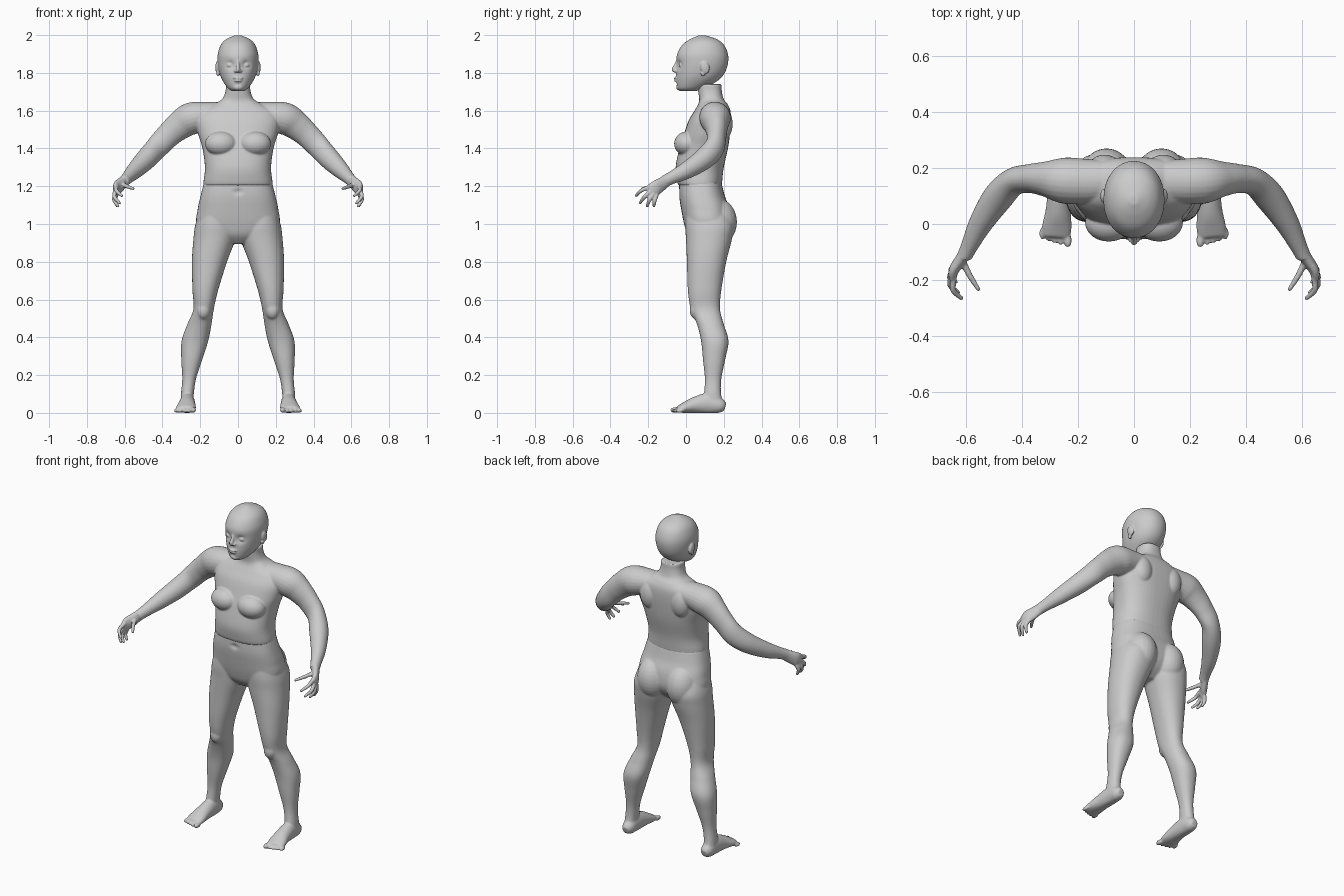
import bpy, bmesh, math
from mathutils import Vector, Matrix


def spline(rows, sub=6):
    """Catmull-Rom interpolation of section rows."""
    out = []
    for i in range(len(rows) - 1):
        p0, p1 = rows[max(i - 1, 0)], rows[i]
        p2, p3 = rows[i + 1], rows[min(i + 2, len(rows) - 1)]
        for k in range(sub):
            t = k / sub
            out.append([0.5 * (2 * b + (c - a) * t + (2 * a - 5 * b + 4 * c - d) * t * t
                               + (3 * b - a - 3 * c + d) * t ** 3)
                        for a, b, c, d in zip(p0, p1, p2, p3)])
    return out + [list(rows[-1])]


def skin(bm, rings):
    """Bridge rings of points into a closed skin."""
    loops = [[bm.verts.new(p) for p in r] for r in rings]
    n = len(loops[0])
    for a, b in zip(loops, loops[1:]):
        for i in range(n):
            bm.faces.new((a[i], a[(i + 1) % n], b[(i + 1) % n], b[i]))
    bm.faces.new(loops[0])
    bm.faces.new(loops[-1])


def stack(bm, rows, power=2.2, n=48):
    """Horizontal sections: z, x min, x max, y front, y back."""
    def sp(v):
        return math.copysign(abs(v) ** (2 / power), v)
    rings = []
    for z, x0, x1, y0, y1 in spline(rows):
        rings.append([((x0 + x1) / 2 + (x1 - x0) / 2 * sp(math.cos(2 * math.pi * i / n)),
                       (y0 + y1) / 2 + (y1 - y0) / 2 * sp(math.sin(2 * math.pi * i / n)), z)
                      for i in range(n)])
    skin(bm, rings)


def tube(bm, rows, n=24):
    """Limb along a path: x, y, z, sideways radius, upright radius."""
    pts = spline(rows)
    rings = []
    for k, p in enumerate(pts):
        t = Vector(pts[min(k + 1, len(pts) - 1)][:3]) - Vector(pts[max(k - 1, 0)][:3])
        t.normalize()
        u = t.cross(Vector((0, 0, 1))).normalized()
        v = u.cross(t)
        rings.append([Vector(p[:3]) + u * p[3] * math.cos(2 * math.pi * i / n)
                      + v * p[4] * math.sin(2 * math.pi * i / n) for i in range(n)])
    skin(bm, rings)


def blob(bm, centre, radii, tilt=0):
    m = Matrix.Translation(centre) @ Matrix.Rotation(tilt, 4, 'X') @ Matrix.Diagonal((*radii, 1))
    bmesh.ops.create_uvsphere(bm, u_segments=24, v_segments=16, radius=1, matrix=m)


def dent(bm, centre, radius, depth):
    """Push front surface backwards around a point."""
    for v in bm.verts:
        if v.co.y < 0.05:
            d = math.hypot(v.co.x - centre[0], v.co.z - centre[1])
            v.co.y += depth * math.exp(-(d / radius) ** 2)


def sym(rows):
    return [(z, -w, w, a, b) for z, w, a, b in rows]


def finish(bm, name, voxel, smooth):
    """Mirror, fuse the pieces and relax the surface."""
    bmesh.ops.recalc_face_normals(bm, faces=bm.faces)
    me = bpy.data.meshes.new(name)
    bm.to_mesh(me)
    bm.free()
    ob = bpy.data.objects.new(name, me)
    bpy.context.collection.objects.link(ob)
    mir = ob.modifiers.new("mirror", 'MIRROR')
    mir.use_mirror_merge = False
    rem = ob.modifiers.new("fuse", 'REMESH')
    rem.mode = 'VOXEL'
    rem.voxel_size = voxel
    rem.use_smooth_shade = True
    sm = ob.modifiers.new("relax", 'SMOOTH')
    sm.factor = 0.5
    sm.iterations = smooth


# head: skull and jaw, eye sockets, then face features
bm = bmesh.new()
stack(bm, sym([(1.703, .03, -.03, .05), (1.72, .055, -.047, .10), (1.76, .082, -.053, .17),
               (1.80, .098, -.052, .205), (1.85, .107, -.05, .222), (1.90, .107, -.047, .222),
               (1.95, .09, -.018, .20), (1.98, .06, .025, .16), (1.999, .015, .07, .10)]), 2.1, 96)
for s in (1, -1):
    dent(bm, (.042 * s, 1.842), .021, .014)
dent(bm, (0, 1.738), .012, .005)
blob(bm, (.042, -.022, 1.84), (.019, .016, .014))          # eye
tube(bm, [(0, -.042, 1.865, .008, .01), (0, -.053, 1.84, .009, .01),
          (0, -.064, 1.818, .012, .012), (0, -.056, 1.805, .01, .006)])  # nose
blob(bm, (.013, -.053, 1.81), (.009, .012, .008))          # nostril
blob(bm, (0, -.05, 1.772), (.027, .014, .006))             # upper lip
blob(bm, (0, -.049, 1.759), (.023, .014, .007))            # lower lip
blob(bm, (0, -.035, 1.725), (.028, .017, .018))            # chin
blob(bm, (.109, .1, 1.828), (.011, .024, .034), .25)       # ear
blob(bm, (.106, .09, 1.798), (.009, .012, .016))           # ear lobe
finish(bm, "head", .004, 3)

# upper body: torso and neck
bm = bmesh.new()
stack(bm, sym([(1.205, .183, -.04, .19), (1.23, .182, -.048, .192), (1.30, .175, -.055, .20),
               (1.40, .188, -.035, .222), (1.48, .212, -.01, .233), (1.55, .222, .015, .238),
               (1.60, .20, .045, .235), (1.635, .13, .065, .22), (1.66, .085, .07, .20),
               (1.70, .067, .065, .19), (1.74, .064, .06, .188)]), 2.4)
blob(bm, (.09, .005, 1.425), (.085, .068, .065))           # breast
blob(bm, (.105, .2, 1.53), (.06, .047, .085))              # shoulder blade
# arm
tube(bm, [(.08, .155, 1.59, .07, .055), (.17, .152, 1.573, .08, .075), (.25, .155, 1.557, .082, .085),
          (.31, .16, 1.52, .064, .076), (.37, .162, 1.468, .052, .066), (.43, .15, 1.405, .05, .062),
          (.485, .095, 1.345, .054, .057), (.545, .005, 1.285, .043, .046),
          (.585, -.075, 1.245, .031, .034), (.604, -.115, 1.225, .027, .032)])
# palm
tube(bm, [(.596, -.095, 1.235, .024, .03), (.62, -.13, 1.21, .021, .036),
          (.64, -.16, 1.19, .019, .04), (.647, -.185, 1.172, .014, .036)])
# fingers and thumb
for base, mid, tip in [((.642, -.185, 1.198), (.645, -.235, 1.178), (.616, -.264, 1.15)),
                       ((.647, -.18, 1.18), (.655, -.218, 1.145), (.628, -.243, 1.112)),
                       ((.648, -.17, 1.165), (.656, -.193, 1.128), (.636, -.206, 1.095)),
                       ((.644, -.155, 1.155), (.652, -.165, 1.125), (.64, -.17, 1.095)),
                       ((.612, -.13, 1.21), (.585, -.185, 1.198), (.555, -.232, 1.187))]:
    tube(bm, [(*base, .012, .012), (*mid, .011, .011), (*tip, .008, .008)], 12)
    blob(bm, tip, (.0085,) * 3)
finish(bm, "upper_body", .005, 4)

# lower body: hips
bm = bmesh.new()
stack(bm, sym([(1.22, .18, -.036, .188), (1.15, .198, -.036, .205), (1.08, .213, -.026, .23),
               (1.00, .218, -.01, .235), (.94, .15, .01, .205), (.895, .06, .05, .15)]), 2.5)
dent(bm, (0, 1.17), .012, .012)                            # navel
blob(bm, (.098, .165, 1.01), (.095, .105, .125))           # buttock
# leg
stack(bm, [(1.10, .02, .19, .0, .2), (1.0, .008, .225, -.005, .25), (.92, .014, .236, .0, .243),
           (.80, .058, .244, .005, .213), (.65, .105, .241, .01, .187), (.55, .128, .236, .025, .18),
           (.47, .14, .268, .058, .2), (.38, .158, .299, .08, .225), (.28, .19, .3, .09, .207),
           (.18, .222, .295, .1, .187), (.10, .234, .302, .095, .186), (.04, .236, .304, .09, .2)])
blob(bm, (.183, .055, .545), (.038, .036, .05))            # kneecap
# foot and toes
tube(bm, [(.268, .207, .03, .02, .022), (.268, .18, .038, .036, .04), (.268, .12, .05, .04, .055),
          (.27, .05, .042, .045, .044), (.275, -.01, .027, .053, .028), (.278, -.045, .018, .05, .017)])
for i in range(5):
    r = .015 if i == 0 else .0115
    blob(bm, (.236 + .022 * i + (i > 0) * .003, -.058 + .006 * i, r), (r * .95, .027 - .001 * i, r))
for v in bm.verts:
    v.co.z = max(v.co.z, 0)                                # flat sole
finish(bm, "lower_body", .006, 4)
